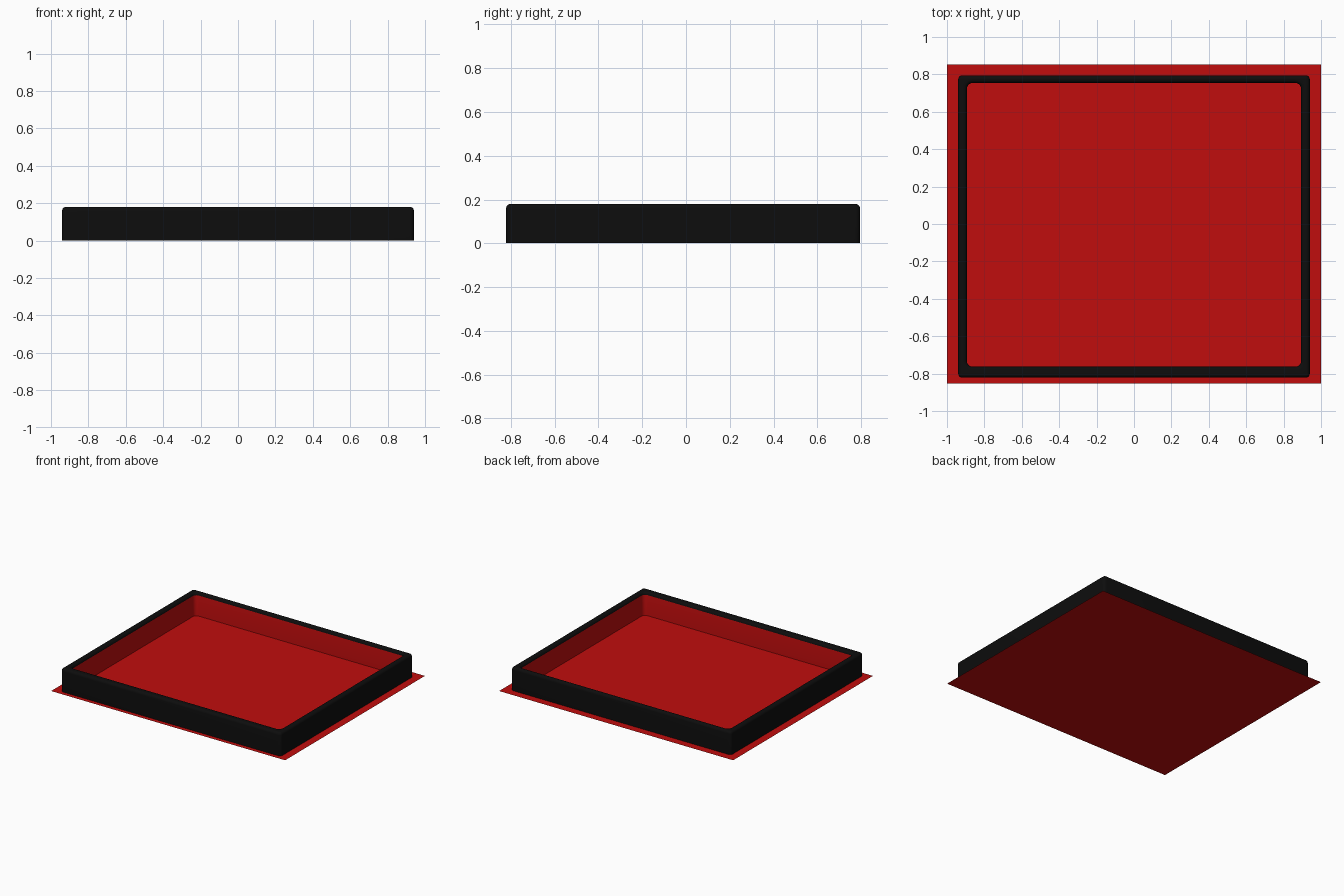
import bpy
import bmesh
from math import sin, cos, pi

old = bpy.data.objects.get("Cube")
if old:
    bpy.data.objects.remove(old, do_unlink=True)


def material(name, colour, roughness):
    m = bpy.data.materials.new(name)
    m.use_nodes = True
    m.diffuse_color = (*colour, 1)
    node = m.node_tree.nodes["Principled BSDF"]
    node.inputs["Base Color"].default_value = (*colour, 1)
    node.inputs["Roughness"].default_value = roughness
    return m


red = material("red", (0.53, 0.004, 0.004), 0.6)
black = material("black", (0.004, 0.004, 0.004), 0.6)

HEIGHT = 0.18
BEVEL = 0.02
STEPS = 5
OUTER = (0.94, -0.822, 0.795, 0.022)   # half width, front, back, corner radius
INNER = (0.893, -0.763, 0.754, 0.03)


def rounded_loop(bm, rect, inset, z):
    """Ring of vertices round a rectangle with rounded corners."""
    half, front, back, radius = rect
    r = max(radius - inset, 0.002)
    half, front, back = half - inset - r, front + inset + r, back - inset - r
    corners = [(half, back), (-half, back), (-half, front), (half, front)]
    loop = []
    for i, (cx, cy) in enumerate(corners):
        for k in range(STEPS + 1):
            a = (i + k / STEPS) * pi / 2
            loop.append(bm.verts.new((cx + r * cos(a), cy + r * sin(a), z)))
    return loop


def finish(name, bm, mats):
    bmesh.ops.recalc_face_normals(bm, faces=bm.faces)
    mesh = bpy.data.meshes.new(name)
    bm.to_mesh(mesh)
    bm.free()
    for m in mats:
        mesh.materials.append(m)
    obj = bpy.data.objects.new(name, mesh)
    bpy.context.collection.objects.link(obj)
    return obj


# Base sheet, also seen as the tray floor
bm = bmesh.new()
bmesh.ops.create_grid(bm, x_segments=1, y_segments=1, size=1)
bmesh.ops.scale(bm, vec=(1, 0.853, 1), verts=bm.verts)
finish("base_sheet", bm, [red])

# Raised frame: outer wall, rounded rim, red inner wall
bm = bmesh.new()
arc = [k / STEPS * pi / 2 for k in range(STEPS + 1)]
shoulder = HEIGHT - BEVEL
loops = [rounded_loop(bm, OUTER, 0, 0.001)]
loops += [rounded_loop(bm, OUTER, BEVEL * (1 - cos(a)), shoulder + BEVEL * sin(a))
          for a in arc]
loops += [rounded_loop(bm, INNER, -BEVEL * (1 - cos(a)), shoulder + BEVEL * sin(a))
          for a in reversed(arc)]
loops.append(rounded_loop(bm, INNER, 0, 0.001))
last = len(loops) - 1
for i in range(last + 1):
    a, b = loops[i], loops[(i + 1) % len(loops)]
    for j in range(len(a)):
        n = (j + 1) % len(a)
        face = bm.faces.new((a[j], a[n], b[n], b[j]))
        face.material_index = 1 if i == last - 1 else 0
frame = finish("raised_frame", bm, [black, red])

bpy.ops.object.select_all(action="DESELECT")
frame.select_set(True)
bpy.context.view_layer.objects.active = frame
bpy.ops.object.shade_smooth_by_angle(angle=pi / 6)
